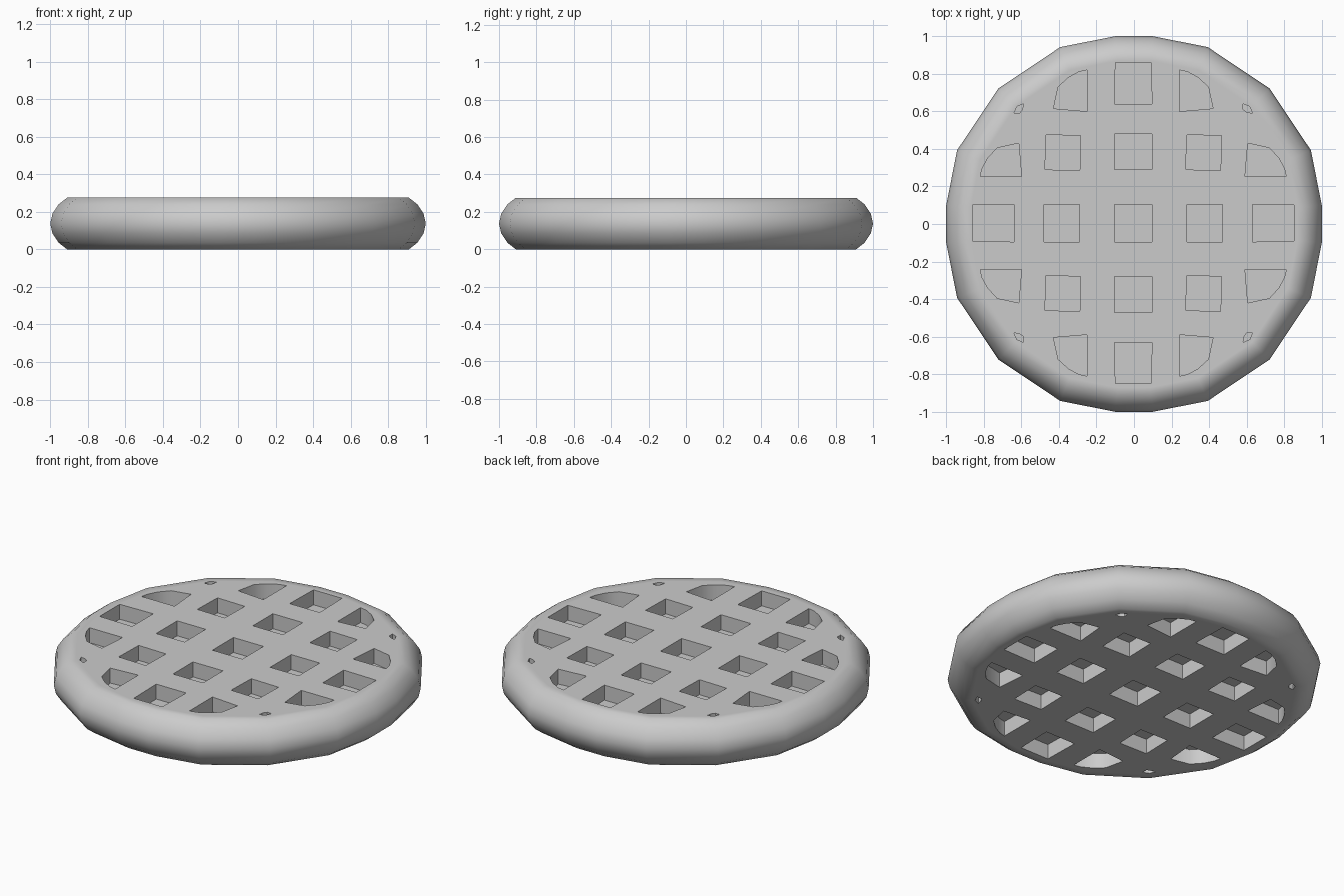
import bpy
import bmesh

cube = bpy.data.objects.get("Cube")
if cube:
    bpy.data.objects.remove(cube)

THICK = 0.275
DEPTH = 0.09

grey = bpy.data.materials.new("light grey")
grey.use_nodes = True
colour = (0.6, 0.6, 0.6, 1)
grey.diffuse_color = colour
grey.node_tree.nodes["Principled BSDF"].inputs["Base Color"].default_value = colour


def turned(points, n):
    """Rotate points by n quarter turns."""
    for _ in range(n):
        points = [(-y, x) for x, y in points]
    return points


def make_object(name, bm):
    bmesh.ops.recalc_face_normals(bm, faces=bm.faces)
    mesh = bpy.data.meshes.new(name)
    bm.to_mesh(mesh)
    bm.free()
    mesh.materials.append(grey)
    obj = bpy.data.objects.new(name, mesh)
    bpy.context.collection.objects.link(obj)
    return obj


def loft(bm, rings):
    """Skin a stack of point loops and cap both ends."""
    loops = [[bm.verts.new(p) for p in ring] for ring in rings]
    n = len(loops[0])
    for a, b in zip(loops, loops[1:]):
        for i in range(n):
            j = (i + 1) % n
            bm.faces.new((a[i], a[j], b[j], b[i]))
    bm.faces.new(loops[0][::-1])
    bm.faces.new(loops[-1])


# Round body: a twenty-sided outline swept through a bulging rim profile
quarter = [(1, 0.1), (0.942, 0.393), (0.722, 0.722), (0.393, 0.942), (0.1, 1)]
outline = [p for n in range(4) for p in turned(quarter, n)]
half = [(0.87, 0), (0.91, 0), (0.955, 0.035), (0.988, 0.085)]
profile = half + [(1, THICK / 2)] + [(s, THICK - z) for s, z in reversed(half)]
bm = bmesh.new()
loft(bm, [[(x * s, y * s, z) for x, y in outline] for s, z in profile])
body = make_object("waffle_body", bm)

# Pocket outlines for one quarter; edge pockets are clipped by the rim
middle = [(-0.1, -0.1), (0.1, -0.1), (0.1, 0.1), (-0.1, 0.1)]
inner = [(0.285, -0.1), (0.475, -0.1), (0.475, 0.1), (0.285, 0.1)]
inner_corner = [(0.28, 0.285), (0.465, 0.28), (0.47, 0.465), (0.285, 0.47)]
outer = [(0.635, -0.1), (0.855, -0.095), (0.855, 0.095), (0.635, 0.1)]
edge = [(0.595, 0.247), (0.815, 0.247), (0.805, 0.29), (0.775, 0.345),
        (0.725, 0.4), (0.61, 0.425)]
edge_mirrored = [(y, x) for x, y in reversed(edge)]
corner = [(0.585, 0.605), (0.605, 0.59), (0.635, 0.585), (0.62, 0.62), (0.585, 0.635)]

pockets = [middle]
for shape in (inner, inner_corner, outer, edge, edge_mirrored, corner):
    pockets += [turned(shape, n) for n in range(4)]

# Sink the pockets into the top and the bottom
bm = bmesh.new()
for low, high in ((-0.1, DEPTH), (THICK - DEPTH, THICK + 0.1)):
    for shape in pockets:
        loft(bm, [[(x - 0.004, y + 0.005, z) for x, y in shape] for z in (low, high)])
cutter = make_object("pocket_cutter", bm)
cutter.hide_render = True

bpy.context.view_layer.objects.active = body
body.select_set(True)
cut = body.modifiers.new("Pockets", "BOOLEAN")
cut.operation = "DIFFERENCE"
cut.solver = "EXACT"
cut.object = cutter
bpy.ops.object.modifier_apply(modifier=cut.name)
bpy.data.objects.remove(cutter)

# Soft rim, crisp pockets, even flat faces
bpy.ops.object.shade_smooth_by_angle(angle=0.8)
weighted = body.modifiers.new("Even shading", "WEIGHTED_NORMAL")
weighted.keep_sharp = True
